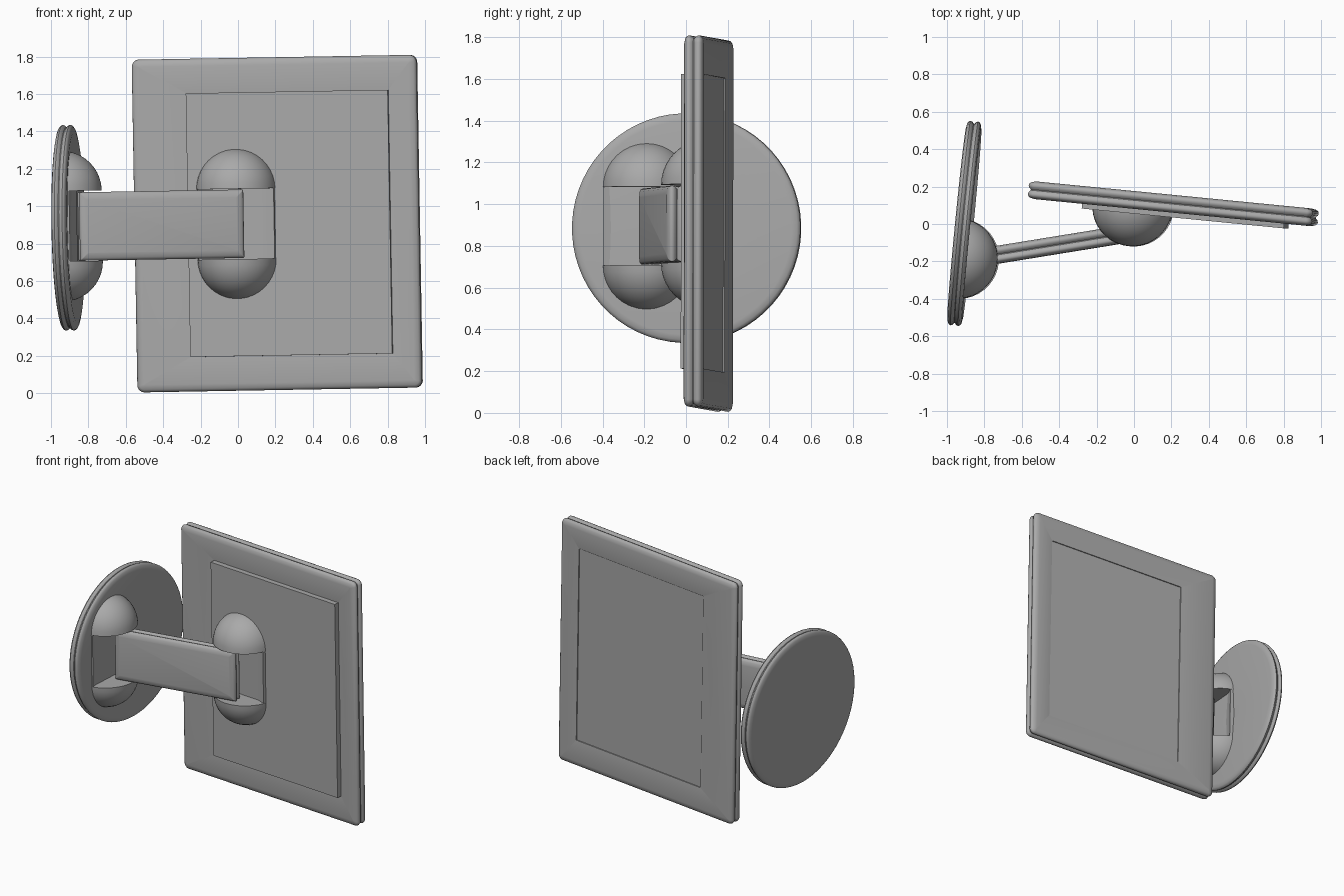
import bpy, bmesh, math
from mathutils import Matrix, Vector

if "Cube" in bpy.data.objects:
    bpy.data.objects.remove(bpy.data.objects["Cube"], do_unlink=True)

GREY = (0.4, 0.4, 0.4, 1)
mat = bpy.data.materials.new("grey plastic")
mat.use_nodes = True
mat.diffuse_color = GREY
mat.node_tree.nodes["Principled BSDF"].inputs["Base Color"].default_value = GREY

# The whole fixture hangs slightly turned and rolled
LEAN = Matrix.Rotation(math.radians(-5.6), 4, 'Z') @ Matrix.Rotation(math.radians(-1), 4, 'Y')


def finish(bm, name, loc, turn=0):
    """Turn a bmesh whose front faces -y into a placed, shaded object."""
    bmesh.ops.recalc_face_normals(bm, faces=bm.faces)
    mesh = bpy.data.meshes.new(name)
    bm.to_mesh(mesh)
    bm.free()
    mesh.materials.append(mat)
    ob = bpy.data.objects.new(name, mesh)
    bpy.context.collection.objects.link(ob)
    ob.matrix_world = Matrix.Translation(loc) @ LEAN @ Matrix.Rotation(math.radians(turn), 4, 'Z')
    bpy.ops.object.select_all(action='DESELECT')
    ob.select_set(True)
    bpy.context.view_layer.objects.active = ob
    bpy.ops.object.shade_smooth_by_angle(angle=math.radians(40))
    return ob


def ring(w, h, r, y, cx=0, n=5):
    """Rounded rectangle in the xz plane; a circle when r is half of w and h."""
    pts = []
    for q, (sx, sz) in enumerate([(1, 1), (-1, 1), (-1, -1), (1, -1)]):
        for k in range(n):
            a = math.radians(90) * (q + (k + 0.5) / n)
            pts.append((cx + sx * (w / 2 - r) + r * math.cos(a), y,
                        sz * (h / 2 - r) + r * math.sin(a)))
    return pts


def loft(rings, closed):
    """Skin rings; join last to first when closed, otherwise cap the ends."""
    bm = bmesh.new()
    loops = [[bm.verts.new(p) for p in pts] for pts in rings]
    for a, b in zip(loops, loops[1:] + (loops[:1] if closed else [])):
        for i in range(len(a)):
            j = (i + 1) % len(a)
            bm.faces.new((a[i], a[j], b[j], b[i]))
    if not closed:
        bm.faces.new(loops[0])
        bm.faces.new(loops[-1])
    return bm


# Two rounded beads with a groove between: (inset, depth), back to front
HALF = [(0.04, 0.0475), (0.015, 0.042), (0.004, 0.034), (0, 0.024), (0.004, 0.012), (0.014, 0.002)]
BEADS = HALF + [(i, -y) for i, y in reversed(HALF)]


def beaded(w, h, r, n=5, scale=1.0):
    return [ring(w - 2 * i, h - 2 * i, max(r - i, 0.004), y * scale, n=n) for i, y in BEADS]


def box(sx, sy, sz, centre):
    bm = bmesh.new()
    bmesh.ops.create_cube(bm, size=1, matrix=Matrix.Translation(centre) @ Matrix.Diagonal((sx, sy, sz, 1)))
    return bm


# Panel: dished frame around an offset plate that stands proud at the front
PANEL = (0.21, 0.108, 0.907)
PLATE_W, PLATE_H, PLATE_X = 1.085, 1.41, 0.07


def frame_inner(y):
    return ring(PLATE_W, PLATE_H, 0.004, y, PLATE_X)


finish(loft([frame_inner(0.032)] + beaded(1.53, 1.78, 0.04) + [frame_inner(-0.036)], True),
       "panel_frame", PANEL)
finish(box(PLATE_W, 0.098, PLATE_H, (PLATE_X, -0.024, 0)), "panel_plate", PANEL)

# Round wall disc, dished on both faces
R = 0.55
hub = [ring(0.04, 0.04, 0.02, y, n=16) for y in (0.017, -0.017)]
finish(loft([hub[0]] + beaded(2 * R, 2 * R, R, 16, 0.86) + [hub[1]], False),
       "wall_disc", (-0.907, 0.003, 0.885), 90)

# Swivel sockets: two quarter spheres with a hollowed slot floor between
BALL, SLOT = 0.215, 0.188


def socket(name, loc, turn):
    for label, s in (("upper", 1), ("lower", -1)):
        bm = bmesh.new()
        bmesh.ops.create_uvsphere(bm, u_segments=40, v_segments=20, radius=BALL)
        for normal in (Vector((0, 1, 0)), Vector((0, 0, -s))):
            bmesh.ops.bisect_plane(bm, geom=bm.verts[:] + bm.edges[:] + bm.faces[:], dist=1e-5,
                                   plane_co=(0, 0, 0), plane_no=normal, clear_outer=True)
            bmesh.ops.holes_fill(bm, edges=[e for e in bm.edges if e.is_boundary], sides=0)
        bmesh.ops.translate(bm, verts=bm.verts, vec=(0, 0, s * SLOT))
        finish(bm, f"{name}_{label}_dome", loc, turn)
    arc = [(0.205 * t / 6, -0.02 - 0.04 * (t / 6) ** 2) for t in range(-6, 7)]
    outline = [(-BALL, 0)] + arc + [(BALL, 0)]
    finish(loft([[(x, y, z) for x, y in outline] for z in (-SLOT, SLOT)], False),
           name + "_slot_floor", loc, turn)


socket("panel_socket", (-0.005, 0.095, 0.905), 0)
socket("disc_socket", (-0.94, -0.185, 0.893), 90)

# Flat arm joining the two sockets
finish(loft(beaded(0.89, 0.366, 0.008), False), "arm", (-0.412, -0.113, 0.899), 14.8)
